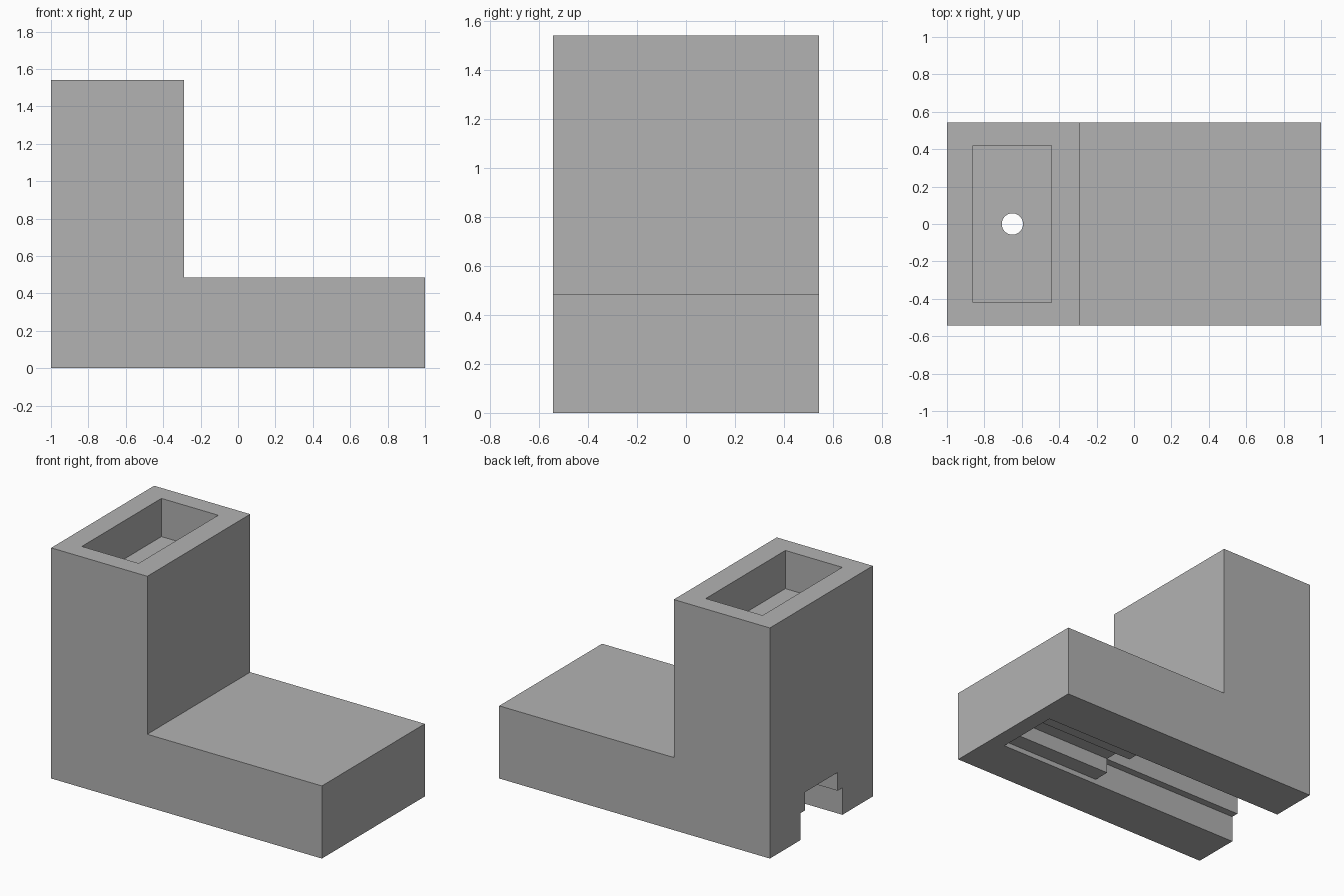
import bpy
import bmesh
from mathutils import Vector

cube = bpy.data.objects.get("Cube")
if cube:
    bpy.data.objects.remove(cube, do_unlink=True)

# Single plain grey
grey = bpy.data.materials.new("plain grey")
grey.use_nodes = True
colour = (0.448, 0.448, 0.448, 1.0)
grey.diffuse_color = colour
grey.node_tree.nodes["Principled BSDF"].inputs["Base Color"].default_value = colour


def prism(name, outline, direction):
    """Extrude a closed outline of 3D points along a direction."""
    bm = bmesh.new()
    face = bm.faces.new([bm.verts.new(p) for p in outline])
    moved = bmesh.ops.extrude_face_region(bm, geom=[face])["geom"]
    verts = [g for g in moved if isinstance(g, bmesh.types.BMVert)]
    bmesh.ops.translate(bm, verts=verts, vec=Vector(direction))
    bmesh.ops.recalc_face_normals(bm, faces=bm.faces)
    mesh = bpy.data.meshes.new(name)
    bm.to_mesh(mesh)
    bm.free()
    mesh.materials.append(grey)
    obj = bpy.data.objects.new(name, mesh)
    bpy.context.collection.objects.link(obj)
    return obj


def stepped_slot(name, x0, x1, wide, shoulder, narrow, top):
    """Slot along x, wide at the mouth and narrower above its shoulder."""
    half = [(wide, -0.1), (wide, shoulder), (narrow, shoulder), (narrow, top)]
    section = half + [(-y, z) for y, z in reversed(half)]
    return prism(name, [(x0, y, z) for y, z in section], (x1 - x0, 0, 0))


# L-shaped body: low base with an upright column at one end
DEPTH = 0.543
COLUMN_X, BASE_TOP, TOP = -0.29, 0.485, 1.54
outline = [(-1, 0), (1, 0), (1, BASE_TOP), (COLUMN_X, BASE_TOP), (COLUMN_X, TOP), (-1, TOP)]
body = prism("bracket_body", [(x, -DEPTH, z) for x, z in outline], (0, 2 * DEPTH, 0))

# Rectangular pocket in the top of the column
pocket = prism("pocket_cutter",
               [(x, y, 1.285) for x, y in [(-0.86, -0.42), (-0.44, -0.42), (-0.44, 0.42), (-0.86, 0.42)]],
               (0, 0, 0.5))

# Underside slots: deep one open at the column end, shallow one under the base
deep_slot = stepped_slot("deep_slot_cutter", -1.1, 0.13, 0.222, 0.18, 0.172, 0.302)
shallow_slot = stepped_slot("shallow_slot_cutter", 0.1, 0.887, 0.222, 0.034, 0.11, 0.136)

# Round hole from the pocket floor down to the slot
bpy.ops.mesh.primitive_cylinder_add(vertices=48, radius=0.057, depth=1.3, location=(-0.65, 0, 0.8))
hole = bpy.context.object
hole.name = "hole_cutter"
hole.data.materials.append(grey)

for cutter in (pocket, deep_slot, shallow_slot, hole):
    cut = body.modifiers.new(cutter.name, "BOOLEAN")
    cut.operation = "DIFFERENCE"
    cut.solver = "EXACT"
    cut.object = cutter

# Bake the cuts and drop the cutters
bpy.context.view_layer.update()
evaluated = body.evaluated_get(bpy.context.evaluated_depsgraph_get())
baked = bpy.data.meshes.new_from_object(evaluated)
body.modifiers.clear()
body.data = baked
for cutter in (pocket, deep_slot, shallow_slot, hole):
    bpy.data.objects.remove(cutter, do_unlink=True)

# Smooth only the round hole
bpy.ops.object.select_all(action="DESELECT")
body.select_set(True)
bpy.context.view_layer.objects.active = body
bpy.ops.object.shade_smooth_by_angle(angle=0.5)
